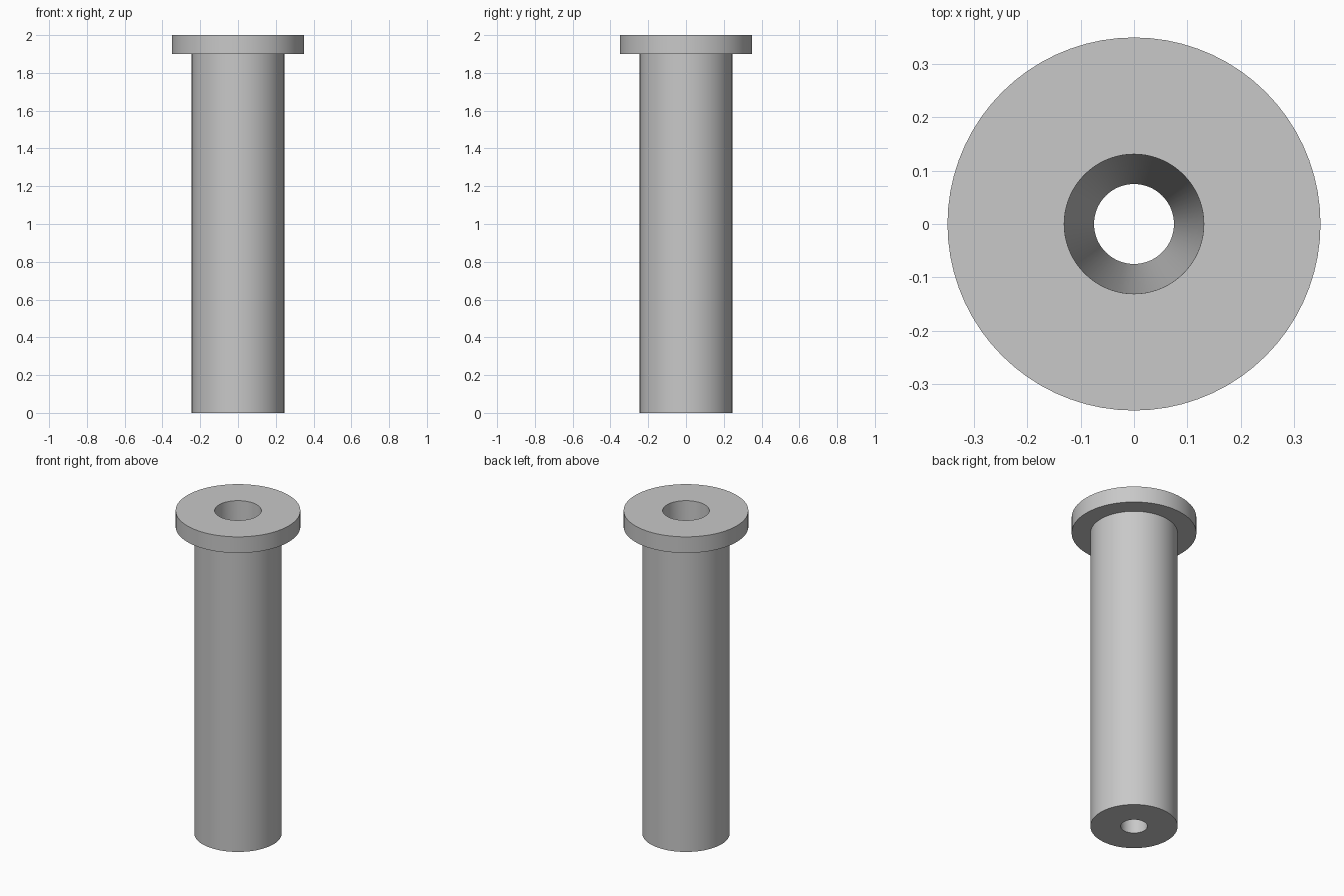
import bpy, bmesh, math
from mathutils import Vector

cube = bpy.data.objects.get("Cube")
if cube:
    bpy.data.objects.remove(cube, do_unlink=True)

SEGMENTS = 72
SHAFT_R, FLANGE_R = 0.245, 0.35
BORE_TOP_R, BORE_BOTTOM_R = 0.131, 0.075
HEIGHT, FLANGE_Z = 2.0, 1.9

# Plain metal grey
grey = bpy.data.materials.new("plain grey")
grey.use_nodes = True
colour = (0.58, 0.58, 0.58, 1)
grey.diffuse_color = colour
grey.node_tree.nodes["Principled BSDF"].inputs["Base Color"].default_value = colour

# Closed section: shaft, flange and tapered through bore
section = [
    (BORE_BOTTOM_R, 0), (SHAFT_R, 0),
    (SHAFT_R, FLANGE_Z), (FLANGE_R, FLANGE_Z),
    (FLANGE_R, HEIGHT), (BORE_TOP_R, HEIGHT),
]

# Revolve the section around the vertical axis
bm = bmesh.new()
verts = [bm.verts.new((r, 0, z)) for r, z in section]
edges = [bm.edges.new((a, b)) for a, b in zip(verts, verts[1:] + verts[:1])]
bmesh.ops.spin(bm, geom=verts + edges, cent=Vector(), axis=Vector((0, 0, 1)),
               angle=math.tau, steps=SEGMENTS, use_merge=True)
bmesh.ops.remove_doubles(bm, verts=bm.verts, dist=1e-4)
bmesh.ops.recalc_face_normals(bm, faces=bm.faces)
mesh = bpy.data.meshes.new("flanged_sleeve")
bm.to_mesh(mesh)
bm.free()
mesh.materials.append(grey)

sleeve = bpy.data.objects.new("flanged_sleeve", mesh)
bpy.context.collection.objects.link(sleeve)

# Smooth round walls with crisp rims
bpy.ops.object.select_all(action="DESELECT")
sleeve.select_set(True)
bpy.context.view_layer.objects.active = sleeve
bpy.ops.object.shade_smooth_by_angle(angle=math.radians(30))
